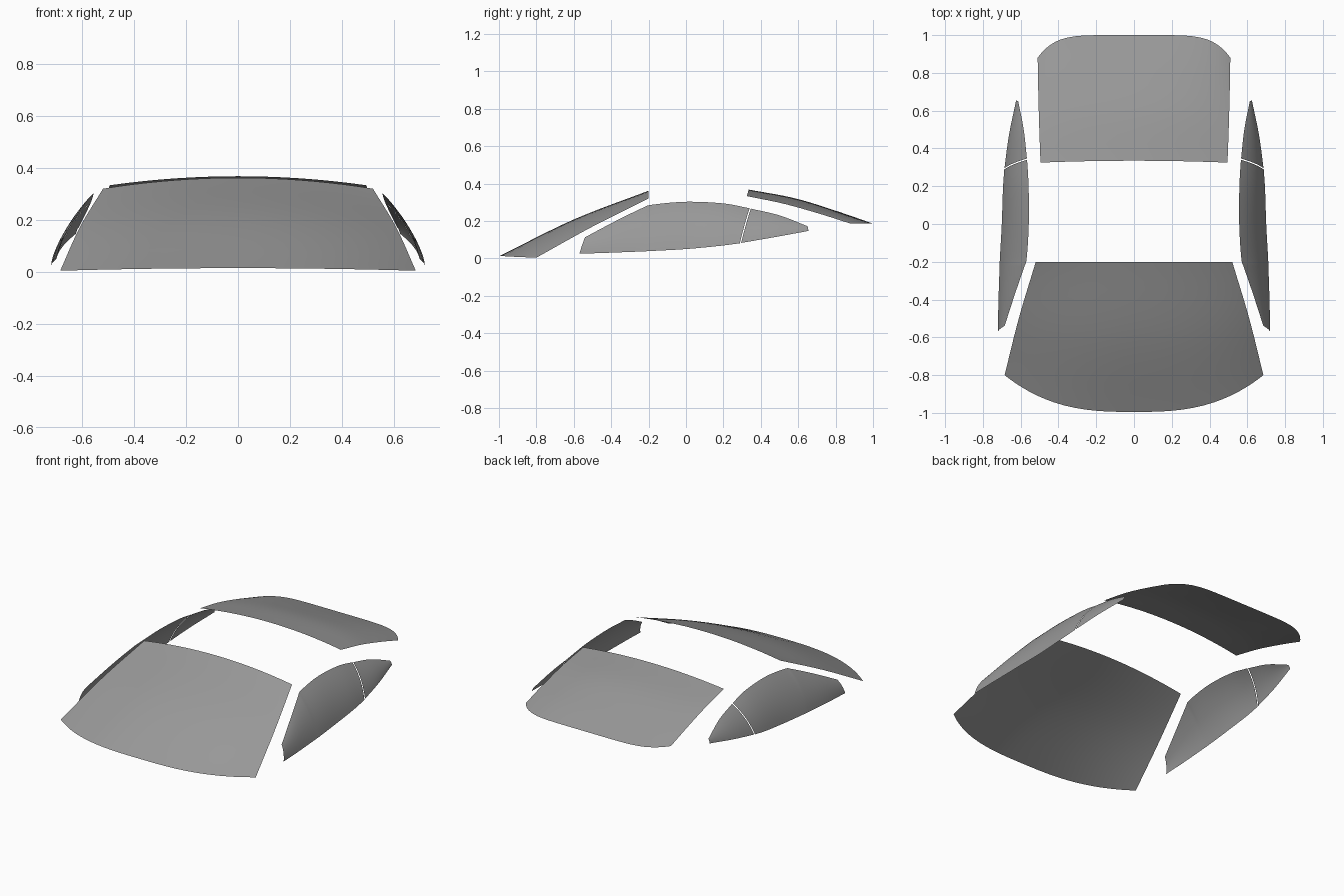
import bpy
import bmesh
from mathutils import Vector

cube = bpy.data.objects.get("Cube")
if cube:
    bpy.data.objects.remove(cube, do_unlink=True)

# One grey glass colour for every pane
glass = bpy.data.materials.new("grey_glass")
glass.use_nodes = True
tint = (0.32, 0.32, 0.32, 1)
glass.diffuse_color = tint
glass.node_tree.nodes["Principled BSDF"].inputs["Base Color"].default_value = tint


def smooth_path(points, t):
    """Point at fraction t of a smooth curve through the points."""
    p = [Vector(q) for q in points]
    p = [2 * p[0] - p[1]] + p + [2 * p[-1] - p[-2]]
    f = t * (len(points) - 1)
    i = min(int(f), len(points) - 2)
    f -= i
    a, b, c, d = p[i:i + 4]
    return 0.5 * (2 * b + (c - a) * f + (2 * a - 5 * b + 4 * c - d) * f ** 2
                  + (3 * b - a - 3 * c + d) * f ** 3)


def sheet(name, surface, nu, nv, outward):
    """Curved open pane from surface(u, v), its normals turned outward."""
    bm = bmesh.new()
    rows = [[bm.verts.new(surface(i / nu, j / nv)) for i in range(nu + 1)]
            for j in range(nv + 1)]
    for lo, hi in zip(rows, rows[1:]):
        for i in range(nu):
            bm.faces.new((lo[i], lo[i + 1], hi[i + 1], hi[i]))
    bm.normal_update()
    if sum((f.normal.dot(outward) for f in bm.faces)) < 0:
        bmesh.ops.reverse_faces(bm, faces=bm.faces[:])
    mesh = bpy.data.meshes.new(name)
    bm.to_mesh(mesh)
    bm.free()
    mesh.shade_smooth()
    mesh.materials.append(glass)
    obj = bpy.data.objects.new(name, mesh)
    bpy.context.collection.objects.link(obj)


def screen(name, centre, edge, powers):
    """Symmetrical pane between a centre line and a side edge.

    powers: how sharply y bends to the edge, at the roof and at the far end.
    """
    def surface(u, v):
        s = 2 * u - 1
        s = 1.5 * s - 0.5 * s ** 3          # closer columns near the corners
        c, e = smooth_path(centre, v), smooth_path(edge, v)
        p = powers[0] + (powers[1] - powers[0]) * v
        return (e.x * s,
                c.y + (e.y - c.y) * abs(s) ** p,
                c.z + (e.z - c.z) * s * s)
    sheet(name, surface, 32, 16, Vector((0, 0, 1)))


def side_pane(name, sill, top, side):
    """Side pane between a sill line and a top line, bowed outward."""
    def surface(u, v):
        a, b = smooth_path(sill, u), smooth_path(top, u)
        p = a.lerp(b, v)
        bow = 0.28 * v * (1 - v) * (b - a).length
        return (side * (p.x + bow * 0.85), p.y, p.z + bow * 0.5)
    sheet(name, surface, 28, 10, Vector((side, 0, 0.5)))


# Windscreen and rear window, each from the roof outward
screen("windscreen",
       [(0, -0.2, 0.362), (0, -0.6, 0.208), (0, -0.995, 0.014)],
       [(0.52, -0.2, 0.32), (0.61, -0.5, 0.17), (0.685, -0.8, 0.004)],
       (2, 2.8))
screen("rear_window",
       [(0, 0.335, 0.368), (0, 0.58, 0.322), (0, 0.8, 0.255), (0, 1, 0.186)],
       [(0.495, 0.325, 0.333), (0.502, 0.52, 0.293),
        (0.507, 0.71, 0.24), (0.51, 0.88, 0.186)],
       (2, 6))

# Side windows: a long front pane and a small rear quarter pane
door_sill = [(0.72, -0.57, 0.025), (0.718, -0.42, 0.03), (0.712, -0.24, 0.037),
             (0.71, -0.18, 0.04), (0.7, 0, 0.05), (0.694, 0.18, 0.067),
             (0.687, 0.288, 0.081)]
door_top = [(0.685, -0.54, 0.113), (0.63, -0.37, 0.203), (0.582, -0.23, 0.271),
            (0.568, -0.18, 0.287), (0.557, 0, 0.303), (0.558, 0.2, 0.294),
            (0.566, 0.34, 0.268)]
quarter_sill = [(0.686, 0.295, 0.083), (0.662, 0.47, 0.113), (0.624, 0.655, 0.147)]
quarter_top = [(0.567, 0.347, 0.266), (0.584, 0.5, 0.23), (0.613, 0.65, 0.172)]

for label, side in (("left", 1), ("right", -1)):
    side_pane(label + "_door_window", door_sill, door_top, side)
    side_pane(label + "_quarter_window", quarter_sill, quarter_top, side)
